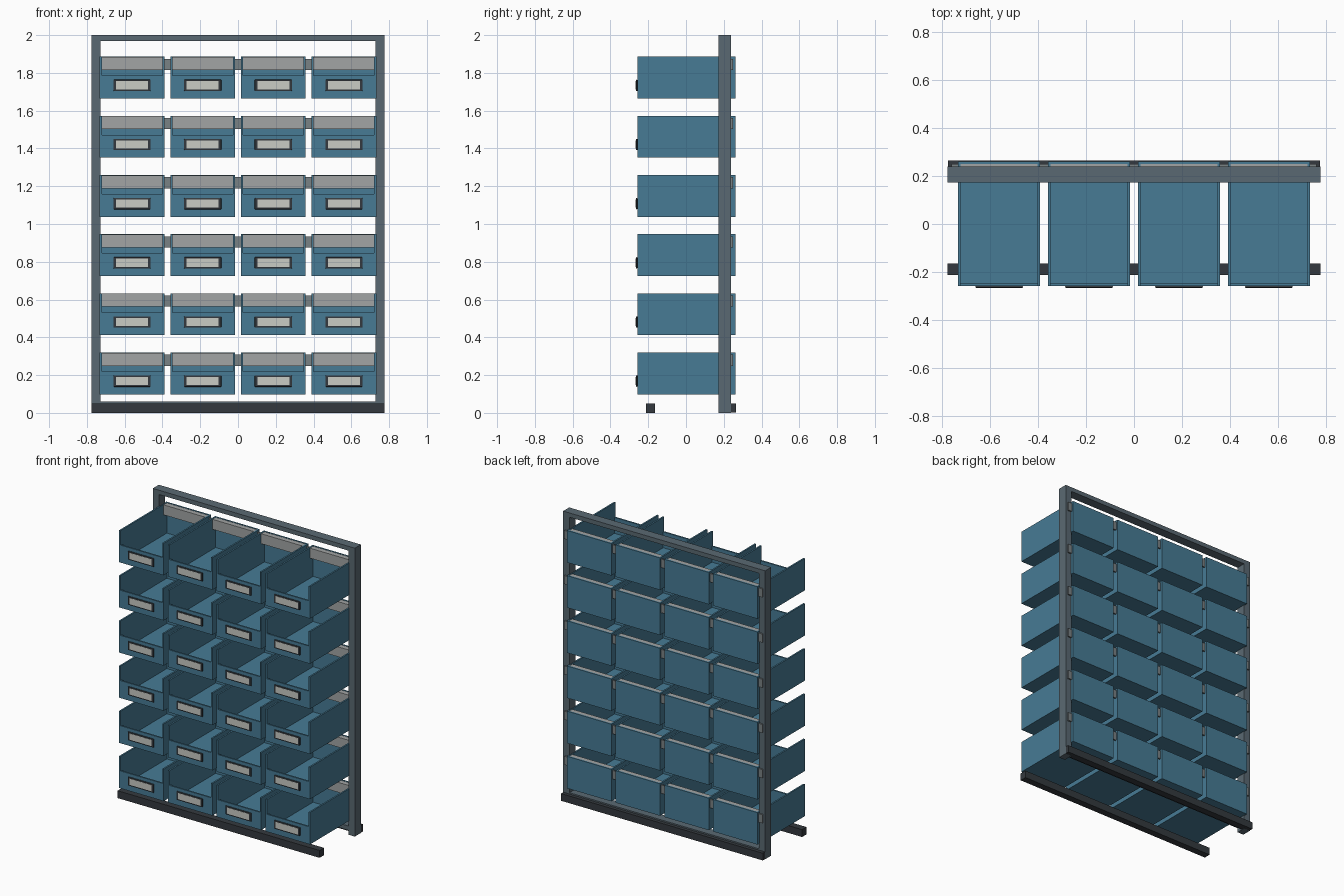
import bpy, bmesh
from mathutils import Matrix, Vector

if "Cube" in bpy.data.objects:
    bpy.data.objects.remove(bpy.data.objects["Cube"])


def material(name, hex_code):
    """Flat material from an sRGB hex code, stored as linear values."""
    m = bpy.data.materials.new(name)
    lin = []
    for i in (0, 2, 4):
        c = int(hex_code[i:i + 2], 16) / 255
        lin.append(c / 12.92 if c <= 0.04045 else ((c + 0.055) / 1.055) ** 2.4)
    m.diffuse_color = (*lin, 1)
    m.use_nodes = True
    m.node_tree.nodes["Principled BSDF"].inputs["Base Color"].default_value = m.diffuse_color
    return m


BLUE = material("bin_blue", "477B95")
FRAME = material("frame_grey", "5A6972")
DARK = material("dark_plastic", "34393E")
STEEL = material("rail_steel", "7A8285")
HANGER = material("hanger_grey", "A2A5A5")
PAPER = material("label_paper", "CACCC5")


def box_mesh(name, mat, boxes):
    """Mesh made of boxes given as (x0, x1, y0, y1, z0, z1)."""
    bm = bmesh.new()
    for x0, x1, y0, y1, z0, z1 in boxes:
        mid = Vector((x0 + x1, y0 + y1, z0 + z1)) / 2
        size = Matrix.Diagonal((x1 - x0, y1 - y0, z1 - z0, 1))
        bmesh.ops.create_cube(bm, size=1, matrix=Matrix.Translation(mid) @ size)
    me = bpy.data.meshes.new(name)
    bm.to_mesh(me)
    bm.free()
    me.materials.append(mat)
    return me


def place(name, mesh, loc=(0, 0, 0)):
    ob = bpy.data.objects.new(name, mesh)
    ob.location = loc
    bpy.context.collection.objects.link(ob)
    return ob


W = 0.775                     # half width of the rack
POST = 0.048                  # post width
FY0, FY1 = 0.173, 0.239       # frame depth range

# Upright frame
for side, x0 in (("left", -W), ("right", W - POST)):
    place(side + "_post", box_mesh("post", FRAME, [(x0, x0 + POST, FY0, FY1, 0, 2)]))
inner = W - POST
place("top_beam", box_mesh("top_beam", FRAME, [(-inner, inner, FY0, FY1, 1.97, 2)]))
place("bottom_beam", box_mesh("bottom_beam", FRAME, [(-inner, inner, FY0, FY1, 0.03, 0.06)]))

# Floor bars
place("front_floor_bar", box_mesh("front_bar", DARK, [(-W, W, -0.213, -0.165, 0, 0.051)]))
place("rear_floor_bar", box_mesh("rear_bar", DARK, [(-W + .001, W - .001, 0.217, 0.264, 0.001, 0.051)]))

# Bin: open tray with full-height sides and a low front
HW, H, T = 0.171, 0.222, 0.011
Y0, Y1 = -0.257, 0.261
bin_mesh = box_mesh("bin", BLUE, [
    (-HW, -HW + T, Y0, Y1, 0, H),
    (HW - T, HW, Y0, Y1, 0, H),
    (-HW + T, HW - T, Y0, Y1, 0, T),
    (-HW + T, HW - T, Y1 - T, Y1, T, H),
    (-HW + T, HW - T, Y0, Y0 + T, T, 0.121),
])

# Hanging strip inside the rear top edge of each bin
hanger_mesh = box_mesh("hanger", HANGER, [
    (-HW + T, HW - T, 0.215, Y1 - T, H - 0.071, H - 0.002)])

# Label holder and its paper insert
holder_mesh = box_mesh("holder", DARK, [(-0.099, 0.099, -0.266, Y0, 0.040, 0.100)])
label_mesh = box_mesh("label", PAPER, [(-0.085, 0.085, -0.267, -0.262, 0.049, 0.092)])

# Rows of bins on rear rails
for row in range(6):
    z = 0.098 + row * 0.3132
    place(f"rail_{row}", box_mesh("rail", STEEL, [
        (-0.76, 0.76, FY1, 0.249, z + H - 0.071, z + H - 0.012)]))
    for col in range(4):
        loc = ((col - 1.5) * 0.374, 0, z)
        tag = f"_{row}_{col}"
        place("bin" + tag, bin_mesh, loc)
        place("hanger" + tag, hanger_mesh, loc)
        holder = place("label_holder" + tag, holder_mesh, loc)
        bev = holder.modifiers.new("soft_edge", "BEVEL")
        bev.width = 0.004
        bev.segments = 2
        place("label" + tag, label_mesh, loc)
